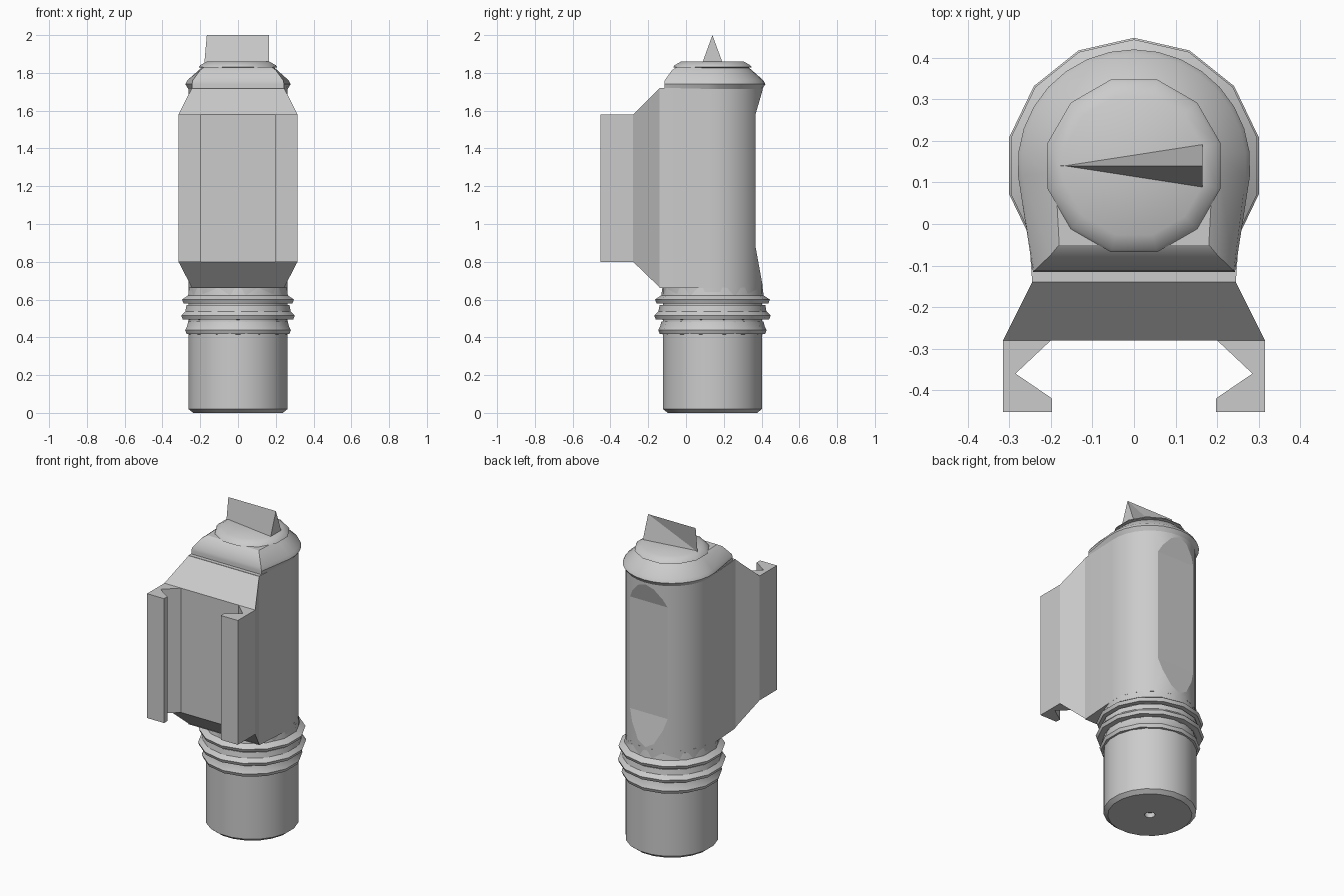
import bpy, bmesh
from math import sin, cos, pi, radians

if "Cube" in bpy.data.objects:
    bpy.data.objects.remove(bpy.data.objects["Cube"])

CY = 0.14  # y of the round body axis


def finish(name, bm, smooth=True):
    bmesh.ops.recalc_face_normals(bm, faces=bm.faces)
    me = bpy.data.meshes.new(name)
    bm.to_mesh(me)
    bm.free()
    ob = bpy.data.objects.new(name, me)
    bpy.context.collection.objects.link(ob)
    if smooth:
        bpy.ops.object.select_all(action='DESELECT')
        ob.select_set(True)
        bpy.context.view_layer.objects.active = ob
        bpy.ops.object.shade_smooth_by_angle(angle=radians(32))
    return ob


def loft(name, rings, smooth=True):
    """Skin a stack of equal-length closed outlines and cap both ends."""
    bm = bmesh.new()
    vs = [[bm.verts.new(p) for p in r] for r in rings]
    n = len(rings[0])
    for a, b in zip(vs, vs[1:]):
        for i in range(n):
            j = (i + 1) % n
            bm.faces.new((a[i], a[j], b[j], b[i]))
    bm.faces.new(vs[0])
    bm.faces.new(vs[-1])
    return finish(name, bm, smooth)


def circle(r, z, n=20):
    return [(r * cos(2 * pi * (i + .5) / n), CY + r * sin(2 * pi * (i + .5) / n), z)
            for i in range(n)]


def arch(r, half, front, z, n=16):
    """Flat front and straight sides, rounded back."""
    pts = [(r * cos(a), CY + r * sin(a), z)
           for a in [radians(-5) + radians(190) * i / n for i in range(n + 1)]]
    return pts + [(-half, front, z), (half, front, z)]


def lathe(name, profile, n=20):
    return loft(name, [circle(r, z, n) for r, z in profile])


def prism(outline, z0, z1, name):
    return loft(name, [[(x, y, z) for x, y in outline] for z in (z0, z1)], False)


# lower barrel with a small hole in its foot
lathe("barrel", [(0.03, 0.03), (0.03, 0), (0.24, 0), (0.265, 0.02), (0.265, 0.68)])

# flared grip rings
for z0, z1, r0, r1 in ((0.42, 0.485, 0.287, 0.27),
                       (0.497, 0.57, 0.308, 0.28),
                       (0.582, 0.665, 0.304, 0.265)):
    lathe("grip_ring", [(0.262, z0 - 0.004), (r0 - 0.008, z0 - 0.002), (r0, z0 + 0.018),
                        (r1 + 0.006, z0 + 0.04), (r1, z1), (0.262, z1)], 14)

# main housing with a flat pocket in its back
body = loft("housing", [arch(0.264, 0.245, -0.14, z) for z in (0.66, 1.72)])
side = [(0.6, 0.62), (0.41, 0.65), (0.368, 0.88), (0.368, 1.58), (0.41, 1.725), (0.6, 1.74)]
cutter = loft("pocket_cutter", [[(x, y, z) for y, z in side] for x in (-0.4, 0.4)], False)
cutter.hide_render = True
cutter.hide_viewport = True
cut = body.modifiers.new("pocket", 'BOOLEAN')
cut.operation = 'DIFFERENCE'
cut.solver = 'EXACT'
cut.object = cutter

# tapered shoulder above the housing
loft("shoulder", [arch(0.264, 0.243, -0.115, 1.715), arch(0.28, 0.243, -0.115, 1.74),
                  arch(0.27, 0.24, -0.113, 1.76), arch(0.208, 0.2, -0.074, 1.815),
                  arch(0.19, 0.18, -0.05, 1.83)])

# round selector dial
lathe("dial", [(0.19, 1.825), (0.215, 1.83), (0.208, 1.84), (0.172, 1.86)], 12)

# pointed selector fin
bm = bmesh.new()
a, b, c, d, e = [bm.verts.new(p) for p in (
    (-0.178, CY, 1.855), (0.165, CY - 0.053, 1.855), (0.165, CY + 0.053, 1.855),
    (-0.165, CY, 2.0), (0.165, CY, 2.0))]
for f in ((a, b, c), (a, b, e, d), (a, c, e, d), (b, c, e)):
    bm.faces.new(f)
finish("dial_fin", bm, False)

# flared mounting plate in front of the housing
def rect(h, y, z0, z1):
    return [(-h, y, z0), (h, y, z0), (h, y, z1), (-h, y, z1)]

loft("mount_plate", [rect(0.245, -0.12, 0.665, 1.718), rect(0.245, -0.14, 0.665, 1.718),
                     rect(0.315, -0.28, 0.8, 1.58)], False)

# hooked rails on both sides of the plate
hook = [(0.2, -0.28), (0.285, -0.36), (0.197, -0.42), (0.197, -0.452),
        (0.315, -0.452), (0.315, -0.28)]
for s, label in ((1, "right_rail"), (-1, "left_rail")):
    prism([(s * x, y) for x, y in hook], 0.8, 1.58, label)
